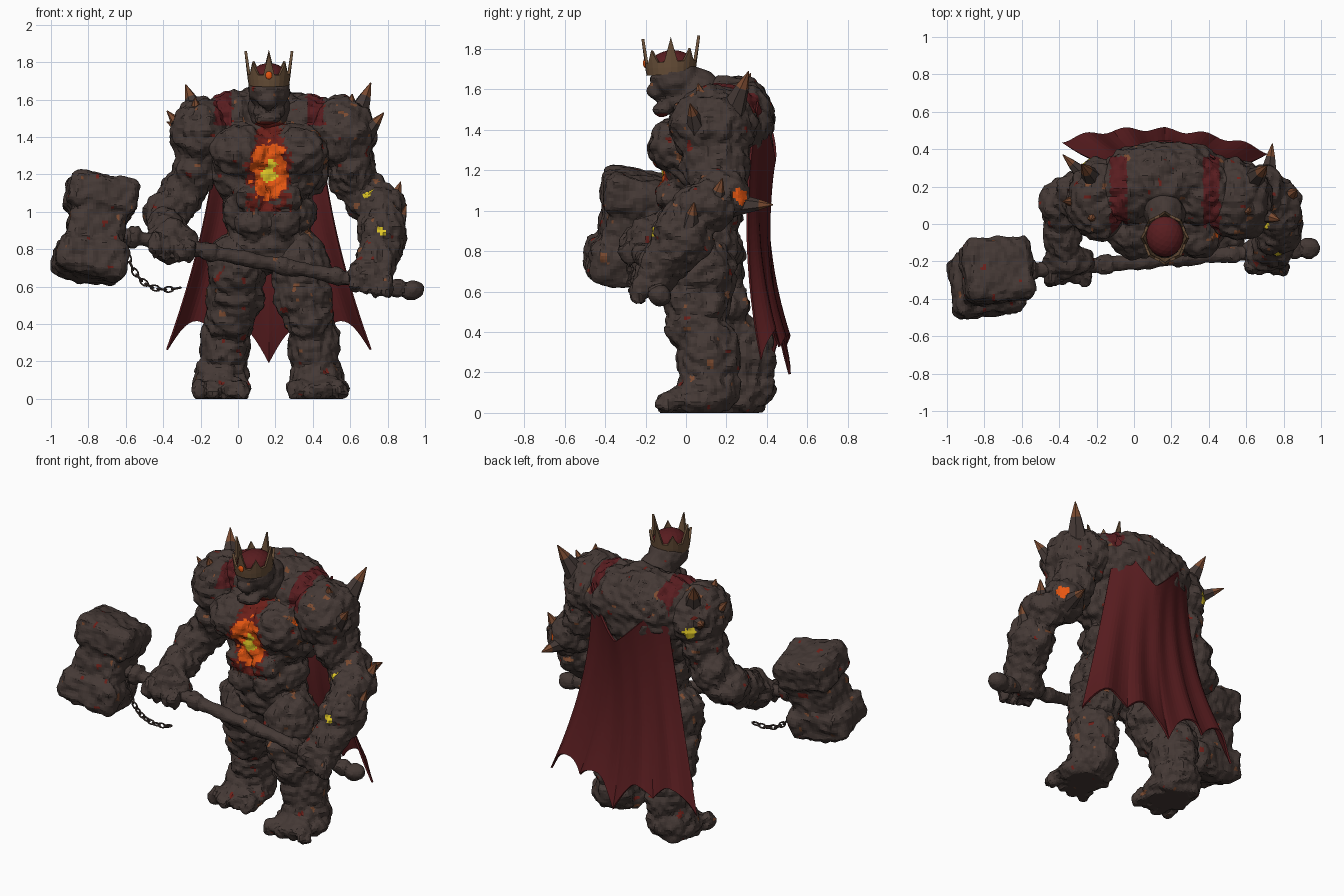
import bpy, bmesh, math
from mathutils import Vector, Matrix, noise

cube = bpy.data.objects.get("Cube")
if cube:
    bpy.data.objects.remove(cube)

CX = 0.165  # centre line of the body


def material(name, rgb):
    m = bpy.data.materials.new(name)
    m.use_nodes = True
    m.diffuse_color = (*rgb, 1)
    m.node_tree.nodes["Principled BSDF"].inputs["Base Color"].default_value = (*rgb, 1)
    return m


STONE, CLOTH, ORANGE, YELLOW, RUST, EMBER, GOLD = range(7)
MATS = [material("stone", (0.059, 0.041, 0.036)), material("red_cloth", (0.098, 0.012, 0.014)),
        material("lava_orange", (0.8, 0.095, 0.006)), material("lava_yellow", (0.75, 0.58, 0.02)),
        material("rust_horn", (0.2, 0.07, 0.03)), material("ember_red", (0.15, 0.014, 0.01)),
        material("old_gold", (0.145, 0.082, 0.042))]

# Glowing cracks on the limbs: place, size, colour
SPOTS = [(Vector((0.7, 0.0, 1.09)), 0.035, YELLOW), (Vector((0.77, -0.17, 0.9)), 0.025, YELLOW),
         (Vector((-0.25, 0.32, 1.38)), 0.035, YELLOW), (Vector((0.77, 0.27, 1.07)), 0.04, ORANGE),
         (Vector((0.42, -0.05, 1.38)), 0.03, ORANGE)]


def finish(name, bm, mat=None):
    me = bpy.data.meshes.new(name)
    bm.to_mesh(me)
    bm.free()
    ob = bpy.data.objects.new(name, me)
    bpy.context.collection.objects.link(ob)
    if mat is not None:
        me.materials.append(MATS[mat])
    return ob


def ball(bm, c, r):
    r = (r, r, r) if isinstance(r, (int, float)) else r
    bmesh.ops.create_icosphere(bm, subdivisions=3, radius=1,
                               matrix=Matrix.Translation(c) @ Matrix.Diagonal((*r, 1)))


def rod(bm, a, b, r1, r2, sides=12):
    a, b = Vector(a), Vector(b)
    d = b - a
    mat = Matrix.Translation((a + b) / 2) @ d.to_track_quat("Z", "Y").to_matrix().to_4x4()
    bmesh.ops.create_cone(bm, cap_ends=True, segments=sides, radius1=r1, radius2=r2,
                          depth=d.length, matrix=mat)


def paint_stone(p, n):
    """Cloth straps over the shoulders, molten chest and scattered flecks."""
    dx, wob = p.x - CX, noise.noise(p * 30)
    heat = math.hypot(dx / 0.1, (p.z - 1.215) / 0.15) + 0.35 * wob
    if n.y < 0.3 and p.y < 0.02:
        if heat < 0.4:
            return YELLOW
        if heat < 1:
            return ORANGE
        if heat < 1.2 or (abs(dx) < 0.07 + 0.03 * wob and 1.3 < p.z < 1.48):
            return EMBER
        if abs(dx) < 0.12 and 1.0 < p.z < 1.1 and wob < 0.2:
            return EMBER
    for c, r, m in SPOTS:
        if (p - c).length < r + 0.02 * wob:
            return m
    if p.z > 1.46 and abs(abs(dx) - 0.247) < 0.045 + 0.01 * wob and -0.1 < p.y < 0.36:
        return CLOTH
    fleck = noise.noise(p * 18 + Vector((5, 2, 8)))
    return RUST if fleck > 0.62 else EMBER if fleck < -0.62 else STONE


def carve(name, bm, voxel=0.016, rough=1.0):
    """Fuse the lumps into one craggy rock."""
    ob = finish(name, bm)
    mod = ob.modifiers.new("fuse", "REMESH")
    mod.mode, mod.voxel_size = "VOXEL", voxel
    dg = bpy.context.evaluated_depsgraph_get()
    me = bpy.data.meshes.new_from_object(ob.evaluated_get(dg))
    ob.modifiers.clear()
    old, ob.data = ob.data, me
    bpy.data.meshes.remove(old)
    me.name = name
    me.materials.clear()
    for m in MATS:
        me.materials.append(m)
    normals = [v.normal.copy() for v in me.vertices]
    for v, n in zip(me.vertices, normals):
        p = v.co.copy()
        v.co = p + n * rough * (0.022 * noise.noise(p * 9) + 0.018 * noise.noise(p * 24))
        v.co.z = max(v.co.z, 0)
    for f in me.polygons:
        f.use_smooth = False
        f.material_index = paint_stone(f.center, f.normal)


# Torso: pelvis, belly, ribs and hunched back, with paired muscles
bm = bmesh.new()
for c, r in [((0, 0.1, 0.82), (0.25, 0.18, 0.16)), ((0, 0.09, 1.0), (0.25, 0.2, 0.18)),
             ((0, 0.12, 1.25), (0.33, 0.25, 0.25)), ((0, 0.24, 1.42), (0.36, 0.205, 0.25))]:
    ball(bm, (CX + c[0], c[1], c[2]), r)
for s in (-1, 1):
    for c, r in [((0.15, -0.03, 1.32), (0.17, 0.15, 0.15)), ((0.2, 0.17, 1.5), (0.18, 0.17, 0.13)),
                 ((0.09, -0.06, 1.08), 0.09), ((0.08, -0.05, 0.94), 0.09)]:
        ball(bm, (CX + s * c[0], c[1], c[2]), r)
carve("torso", bm, 0.014)

# Head with brow, snout and hanging jaw
bm = bmesh.new()
for y, z, r in [(0.06, 1.56, (0.115, 0.12, 0.14)), (-0.05, 1.65, (0.115, 0.125, 0.1)),
                (-0.12, 1.655, (0.09, 0.06, 0.035)), (-0.145, 1.595, (0.055, 0.05, 0.045)),
                (-0.04, 1.54, (0.085, 0.08, 0.05)), (-0.115, 1.5, (0.07, 0.05, 0.032))]:
    ball(bm, (CX, y, z), r)
carve("head", bm, 0.013, 0.5)

# Legs: the left one steps forward, the right one trails
for name, s, back in [("left_leg", 1, 0), ("right_leg", -1, 0.17)]:
    bm = bmesh.new()
    for x, y, z, r, k in [(0.17, 0.07, 0.7, (0.16, 0.18, 0.2), 0.2), (0.18, 0.06, 0.54, (0.155, 0.17, 0.14), 0.5),
                          (0.21, 0.04, 0.42, (0.13, 0.15, 0.12), 0.8), (0.24, 0.11, 0.28, (0.135, 0.16, 0.2), 1),
                          (0.25, 0.11, 0.12, (0.145, 0.16, 0.12), 1), (0.26, 0.05, 0.06, (0.16, 0.18, 0.085), 1)]:
        ball(bm, (CX + s * x, y + k * back, z), r)
    for i in range(4):
        ball(bm, (CX + s * (0.15 + 0.075 * i), back - 0.09, 0.045), (0.042, 0.06, 0.055))
    carve(name, bm)

# Arms from shoulder to fist, each fist closed on the handle
ARMS = {
    "left_arm": [((0.55, 0.13, 1.42), (0.19, 0.22, 0.19)), ((0.61, 0.15, 1.23), (0.13, 0.17, 0.17)),
                 ((0.69, 0.17, 1.08), (0.12, 0.14, 0.13)), ((0.76, 0.09, 1.02), (0.13, 0.16, 0.13)),
                 ((0.77, -0.02, 0.88), (0.135, 0.15, 0.17)), ((0.74, -0.11, 0.75), 0.12),
                 ((0.71, -0.15, 0.66), (0.13, 0.11, 0.1))],
    "right_arm": [((-0.19, 0.13, 1.42), (0.17, 0.22, 0.19)), ((-0.23, 0.14, 1.23), (0.12, 0.17, 0.17)),
                  ((-0.31, 0.15, 1.08), (0.12, 0.14, 0.13)), ((-0.38, 0.1, 0.99), (0.12, 0.15, 0.12)),
                  ((-0.38, -0.05, 0.91), (0.105, 0.16, 0.11)), ((-0.35, -0.2, 0.84), (0.13, 0.1, 0.12))]}
for name, lumps in ARMS.items():
    bm = bmesh.new()
    for c, r in lumps:
        ball(bm, c, r)
    hand = Vector(lumps[-1][0])
    for i in range(4):
        ball(bm, hand + Vector((-0.09 + 0.06 * i, -0.08, -0.02 - 0.012 * i)), (0.034, 0.045, 0.075))
    carve(name, bm)

# Broad horns on the shoulders, elbow and forearm, with rusty tips
HORNS = [((0.64, 0.24, 1.52), (0.71, 0.31, 1.69), 0.075), ((0.69, 0.05, 1.42), (0.78, 0.02, 1.53), 0.06),
         ((0.6, 0.08, 1.53), (0.61, 0.06, 1.63), 0.06), ((0.72, 0.28, 1.03), (0.74, 0.43, 1.03), 0.06),
         ((0.82, 0.14, 1.03), (0.87, 0.18, 1.16), 0.065), ((0.85, 0.02, 0.92), (0.9, 0.04, 1.04), 0.06),
         ((-0.22, 0.24, 1.52), (-0.28, 0.32, 1.68), 0.075), ((-0.29, 0.12, 1.43), (-0.38, 0.12, 1.54), 0.06),
         ((-0.22, 0.05, 1.52), (-0.23, 0.02, 1.61), 0.055), ((-0.28, 0.27, 1.43), (-0.38, 0.37, 1.48), 0.055)]
for i, (a, b, r) in enumerate(HORNS):
    a, b = Vector(a), Vector(b)
    a -= (b - a) * 0.3
    mid = a.lerp(b, 0.65)
    for part, p, q, r1, r2, m in [("base", a, mid, r, r * 0.45, STONE), ("tip", mid, b, r * 0.45, 0.003, RUST)]:
        bm = bmesh.new()
        rod(bm, p, q, r1, r2, 6)
        finish(f"horn_{part}_{i}", bm, m)

# Crown: flared band whose top edge rises into points around a red lining
bm = bmesh.new()
N = 24
rings = []
for level in range(3):
    ring = []
    for i in range(N):
        a = math.tau * i / N
        point = (0.12 if i % 6 == 0 else 0.06) if i % 3 == 0 else 0.0
        flare, z = [(0.92, 1.675), (0.97, 1.71), (1.0 + point, 1.738 + point)][level]
        y = -math.cos(a) * 0.13 * flare
        ring.append(bm.verts.new((CX + math.sin(a) * 0.117 * flare, y - 0.075, z + y * 0.06)))
    rings.append(ring)
for lo, hi in zip(rings, rings[1:]):
    for i in range(N):
        j = (i + 1) % N
        bm.faces.new((lo[i], lo[j], hi[j], hi[i]))
finish("crown", bm, GOLD).modifiers.new("thickness", "SOLIDIFY").thickness = 0.014
bm = bmesh.new()
ball(bm, (CX, -0.065, 1.72), (0.1, 0.112, 0.075))
finish("crown_lining", bm, CLOTH)
bm = bmesh.new()
ball(bm, (CX, -0.203, 1.73), (0.018, 0.01, 0.022))
finish("crown_gem", bm, ORANGE)

# Cape: hung from both shoulders, dipping behind the neck, ragged at the hem
bm = bmesh.new()
NU, NV = 48, 30
grid = []
for j in range(NV + 1):
    v = j / NV
    row = []
    for i in range(NU + 1):
        u = 2 * i / NU - 1
        top = 1.25 + 0.29 * abs(u - 0.15 * (1 - u * u)) ** 1.2
        hem = 0.19 + 0.07 * abs(u) + 0.1 * abs(math.sin(math.tau * u)) + 0.1 * abs(math.sin(math.pi * u))
        x = CX + u * (0.26 + 0.1 * v + 0.18 * v * v)
        y = 0.435 - 0.18 * v + 0.24 * v * v - 0.085 * u * u - 0.03 * u * v + 0.012 * v * math.cos(u * 16)
        row.append(bm.verts.new((x, y, top + (hem - top) * v)))
    grid.append(row)
for r0, r1 in zip(grid, grid[1:]):
    for i in range(NU):
        bm.faces.new((r0[i], r1[i], r1[i + 1], r0[i + 1]))
finish("cape", bm, CLOTH).modifiers.new("thickness", "SOLIDIFY").thickness = 0.012

# Hammer head: two chamfered blocks joined by a waist, square to the handle
grip, pommel = Vector((-0.62, -0.255, 0.875)), Vector((0.93, -0.13, 0.58))
along = (pommel - grip).normalized()
side = Vector((0.2, 0.22, 0.95)).cross(along).normalized()
up = along.cross(side)
axes = Matrix((along, side, up)).transposed().to_4x4()
centre = Vector((-0.76, -0.285, 0.912))
bm = bmesh.new()
for shift, size in [(0.175, (0.37, 0.34, 0.2)), (0, (0.3, 0.27, 0.3)), (-0.175, (0.38, 0.34, 0.2))]:
    block = bmesh.new()
    bmesh.ops.create_cube(block, size=1, matrix=Matrix.Diagonal((*size, 1)))
    bmesh.ops.bevel(block, geom=block.edges[:], offset=0.035, segments=1, affect="EDGES")
    block.transform(Matrix.Translation(centre + up * shift) @ axes)
    tmp = bpy.data.meshes.new("block")
    block.to_mesh(tmp)
    block.free()
    bm.from_mesh(tmp)
    bpy.data.meshes.remove(tmp)
carve("hammer_head", bm, 0.016, 0.7)

# Hammer handle with collars and knobbed pommel
bm = bmesh.new()
rod(bm, grip - along * 0.05, pommel, 0.04, 0.04)
for t, r, h in [(0.04, 0.065, 0.05), (0.3, 0.055, 0.06), (0.55, 0.05, 0.04), (0.74, 0.05, 0.04), (0.95, 0.052, 0.04)]:
    p = grip.lerp(pommel, t)
    rod(bm, p - along * h / 2, p + along * h / 2, r, r, 10)
ball(bm, pommel, (0.065, 0.055, 0.052))
carve("hammer_handle", bm, 0.013, 0.4)

# Chain hanging below the hammer
a, b, c = Vector((-0.6, -0.28, 0.8)), Vector((-0.54, -0.28, 0.55)), Vector((-0.33, -0.25, 0.59))
LINKS = 11
for i in range(LINKS):
    t = i / (LINKS - 1)
    p = a * (1 - t) ** 2 + b * 2 * t * (1 - t) + c * t * t
    d = (b - a) * (1 - t) + (c - b) * t
    rot = d.to_track_quat("X", "Z").to_matrix().to_4x4() @ Matrix.Rotation(i % 2 * math.pi / 2, 4, "X")
    bpy.ops.mesh.primitive_torus_add(major_radius=0.018, minor_radius=0.006, major_segments=10, minor_segments=5)
    link = bpy.context.object
    link.name = f"chain_link_{i}"
    link.matrix_world = Matrix.Translation(p) @ rot @ Matrix.Diagonal((1.3, 0.8, 1, 1))
    link.data.materials.append(MATS[STONE])
